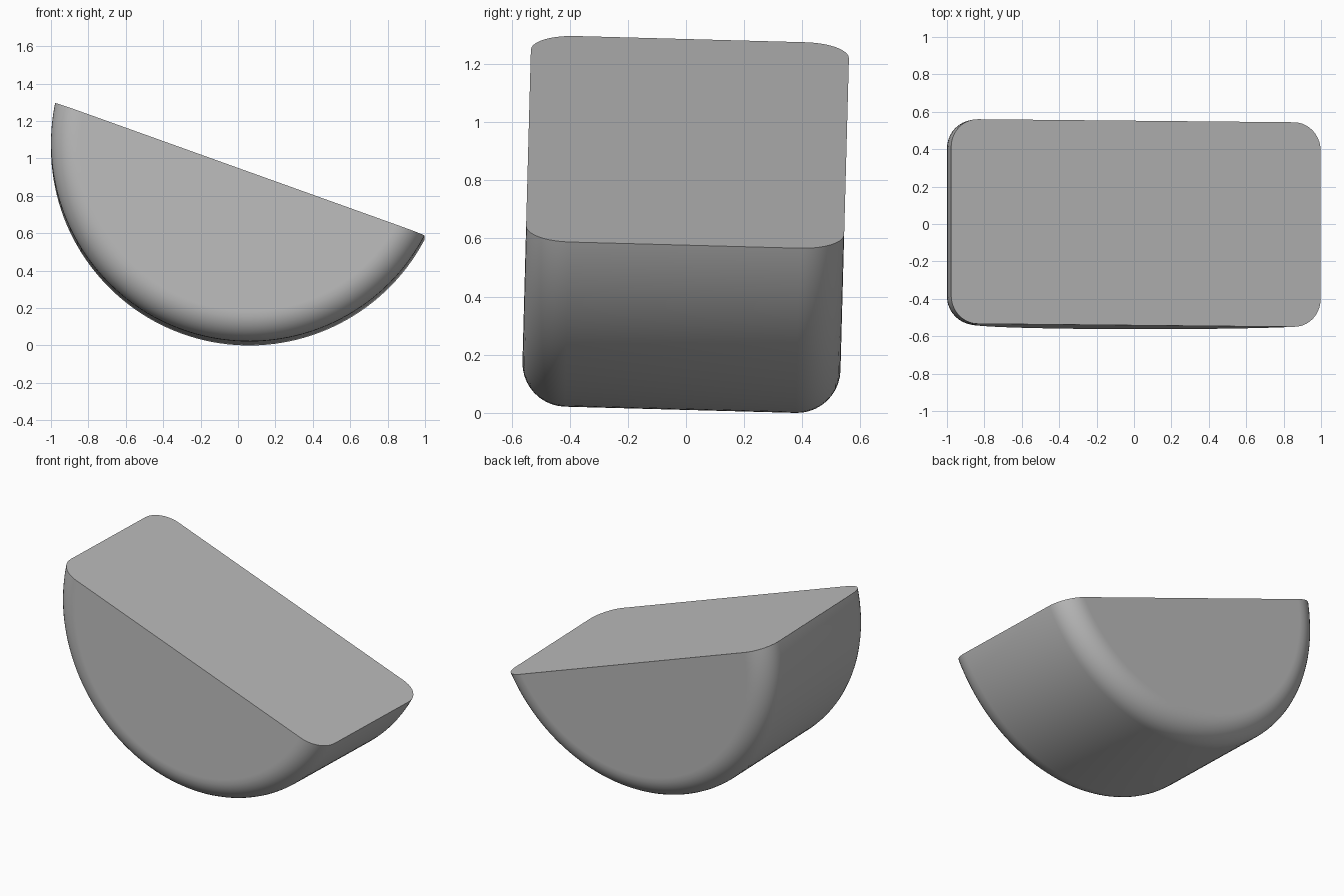
import bpy, bmesh, math
from mathutils import Matrix, Vector

cube = bpy.data.objects.get("Cube")
if cube:
    bpy.data.objects.remove(cube, do_unlink=True)

RADIUS, HALF_WIDTH, FILLET = 1.06, 0.547, 0.15
CUT_DEPTH = 0.148
STEPS, SEGMENTS = 10, 160

# Plain grey material
grey = bpy.data.materials.new("Plain grey")
grey.use_nodes = True
colour = (0.5, 0.5, 0.5, 1)
grey.diffuse_color = colour
grey.node_tree.nodes["Principled BSDF"].inputs["Base Color"].default_value = colour

# Half profile of a disc with rounded rims: (radius, y)
arc = []
for i in range(STEPS + 1):
    a = math.pi / 2 * i / STEPS
    arc.append((RADIUS - FILLET * (1 - math.sin(a)),
                HALF_WIDTH - FILLET * (1 - math.cos(a))))
inner = RADIUS - FILLET - 0.01
side = [(0, HALF_WIDTH), (inner, HALF_WIDTH)] + arc
profile = side + [(r, -y) for r, y in reversed(side)]

# Revolve the profile around the y axis
bm = bmesh.new()
verts = [bm.verts.new((r, y, 0)) for r, y in profile]
edges = [bm.edges.new(pair) for pair in zip(verts, verts[1:])]
bmesh.ops.spin(bm, geom=verts + edges, cent=(0, 0, 0), axis=(0, 1, 0),
               angle=math.tau, steps=SEGMENTS)
bmesh.ops.remove_doubles(bm, verts=bm.verts, dist=0.0005)

# Slice off the upper part and cap it with a flat face
bmesh.ops.bisect_plane(bm, geom=bm.verts[:] + bm.edges[:] + bm.faces[:],
                       plane_co=(0, 0, -CUT_DEPTH), plane_no=(0, 0, 1),
                       clear_outer=True)
bmesh.ops.holes_fill(bm, edges=[e for e in bm.edges if e.is_boundary], sides=0)
bmesh.ops.recalc_face_normals(bm, faces=bm.faces)

# Lean the segment to one side and put it on the ground
lean = Matrix.Rotation(-0.027, 4, 'X') @ Matrix.Rotation(math.atan2(0.71, 1.98), 4, 'Y')
bm.transform(Matrix.Translation((0.06, 0.009, 0)) @ lean)
lowest = min(v.co.z for v in bm.verts)
bmesh.ops.translate(bm, verts=bm.verts, vec=Vector((0, 0, -lowest)))

mesh = bpy.data.meshes.new("rounded_half_disc")
bm.to_mesh(mesh)
bm.free()
mesh.materials.append(grey)
body = bpy.data.objects.new("rounded_half_disc", mesh)
bpy.context.collection.objects.link(body)

# Smooth rims, sharp edge around the flat cut
bpy.ops.object.select_all(action='DESELECT')
body.select_set(True)
bpy.context.view_layer.objects.active = body
bpy.ops.object.shade_smooth_by_angle(angle=math.radians(35))
